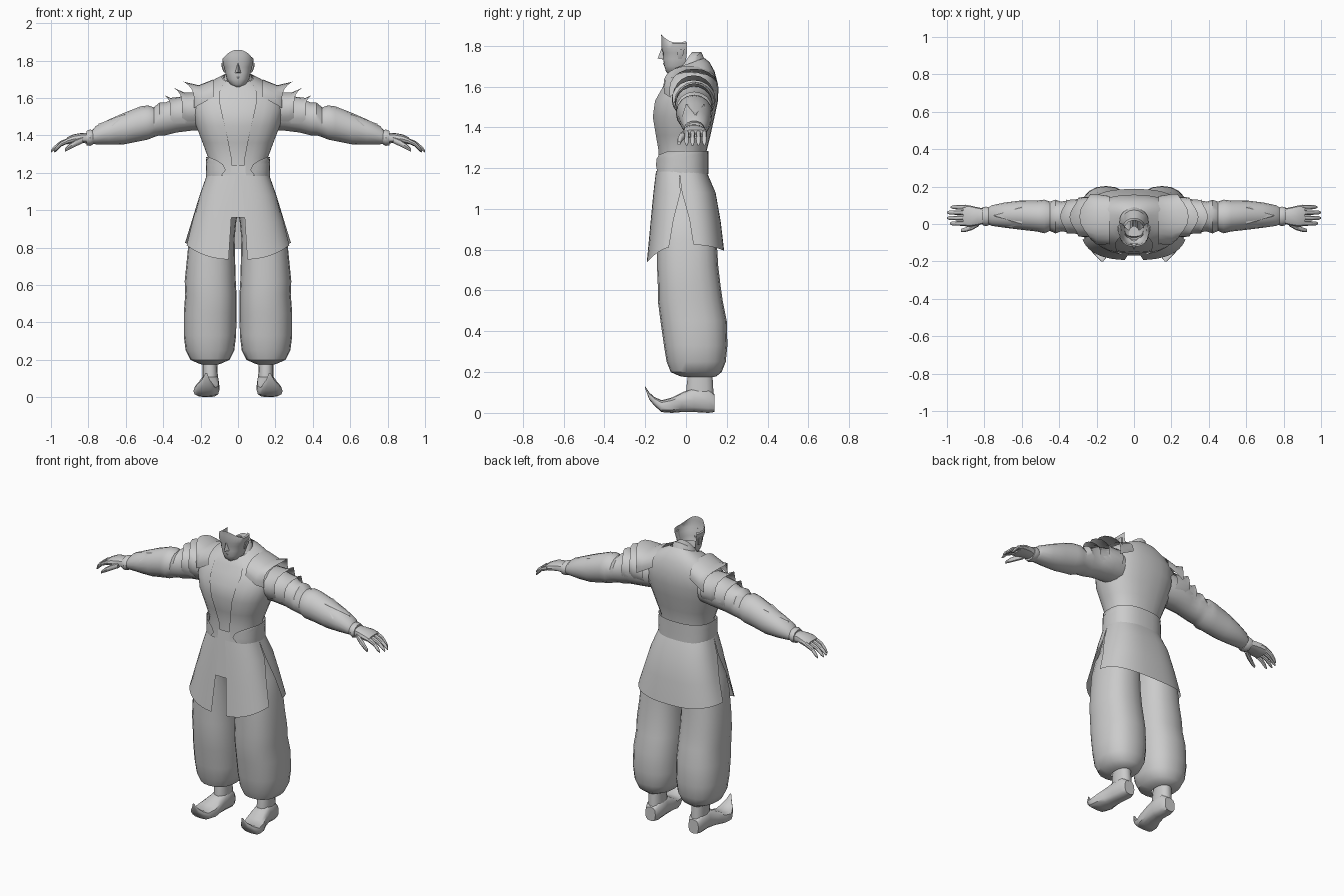
import bpy, bmesh, math

cloth = bpy.data.materials.new("plain_grey")
cloth.diffuse_color = (0.6, 0.6, 0.6, 1)
AX = {"x": (1, 2, 0), "y": (0, 2, 1), "z": (0, 1, 2)}


def finish(name, bm, mirror=False, angle=40):
    me = bpy.data.meshes.new(name)
    bm.to_mesh(me)
    bm.free()
    ob = bpy.data.objects.new(name, me)
    bpy.context.collection.objects.link(ob)
    me.materials.append(cloth)
    bpy.ops.object.select_all(action="DESELECT")
    ob.select_set(True)
    bpy.context.view_layer.objects.active = ob
    bpy.ops.object.shade_smooth_by_angle(angle=math.radians(angle))
    if mirror:
        ob.modifiers.new("mirror", "MIRROR")
    return ob


def loft(name, rings, axis="z", n=16, p=1.0, caps=False, mirror=False,
         f=lambda s: s * s, angle=40):
    """Skin rounded sections: (t, a0, a1, b0, b1, tip, start, end).
    tip shifts the ring along the axis by f(sin(angle)); start/end give an arc."""
    bm = bmesh.new()
    ia, ib, it = AX[axis]
    full = len(rings[0]) < 7
    rows = []
    for r in rings:
        t, a0, a1, b0, b1 = r[:5]
        tip = r[5] if len(r) > 5 else 0
        lo, hi = r[6:8] if not full else (0, 360)
        row = []
        for k in range(n if full else n + 1):
            th = math.radians(lo + (hi - lo) * k / n)
            c, s = math.cos(th), math.sin(th)
            co = [0, 0, 0]
            co[ia] = (a0 + a1) / 2 + (a1 - a0) / 2 * math.copysign(abs(c) ** p, c)
            co[ib] = (b0 + b1) / 2 + (b1 - b0) / 2 * math.copysign(abs(s) ** p, s)
            co[it] = t + tip * f(s)
            row.append(bm.verts.new(co))
        rows.append(row)
    flip = (rings[-1][0] < rings[0][0]) != (axis == "y")
    for u, v in zip(rows, rows[1:]):
        for k in range(n):
            j = (k + 1) % len(u)
            q = [u[k], u[j], v[j], v[k]]
            bm.faces.new(q[::-1] if flip else q)
    if caps:
        for row, rev in ((rows[0], not flip), (rows[-1], flip)):
            bm.faces.new(row[::-1] if rev else row)
    return finish(name, bm, mirror, angle)


def solid(name, verts, faces, mirror=False):
    bm = bmesh.new()
    vs = [bm.verts.new(v) for v in verts]
    for fc in faces:
        bm.faces.new([vs[i] for i in fc])
    bmesh.ops.recalc_face_normals(bm, faces=bm.faces[:])
    return finish(name, bm, mirror, 20)


def gap(half, opening, p):
    """Start angle leaving a front opening of the given half width."""
    return -90 + math.degrees(math.asin(min(1, (opening / half) ** (1 / p))))


# vest with a front opening, and the shirt visible inside it
vest = [(1.16, .165, -.145, .10, 0, .03), (1.28, .16, -.135, .10, 0, .035),
        (1.36, .19, -.15, .12, 0, .05), (1.45, .225, -.167, .14, 0, .07),
        (1.53, .245, -.158, .157, 0, .088), (1.60, .245, -.125, .157, .01, .10),
        (1.655, .20, -.105, .14, .02, .095), (1.69, .13, -.09, .115, .03, .08),
        (1.71, .085, -.075, .09, .03, .065)]
loft("vest", [(z, -w, w, f0, b, tip, gap(w, g, .85), 90) for z, w, f0, b, tip, g in vest],
     n=12, p=.85, mirror=True, f=lambda s: s)
loft("inner_shirt", [(z, -w + .008, w - .008, f0 + .008, b - .008, tip)
                     for z, w, f0, b, tip, g in vest], n=24, p=.85, f=lambda s: s)

# collar standing higher behind the neck
loft("collar", [(1.63, -.10, .10, -.125, .11, .06), (1.68, -.082, .082, -.10, .088, .06),
                (1.70, -.074, .074, -.085, .075, .07), (1.70, -.06, .06, -.07, .03, .07)],
     n=20, f=lambda s: s)
loft("neck", [(1.58, -.06, .06, -.07, .05), (1.68, -.052, .052, -.075, .025),
              (1.72, -.052, .052, -.085, .02)], n=14)

# face shell, open on top and behind
head = [(1.663, .022, -.088, -.02, 0), (1.672, .042, -.098, .0, 0), (1.70, .06, -.106, .03, 0),
        (1.735, .068, -.112, .04, 0), (1.765, .075, -.112, .045, 0), (1.785, .082, -.121, .05, .004),
        (1.81, .083, -.12, .05, .02), (1.815, .075, -.122, .04, .042)]
loft("face", [(z, -w, w, a, b, t, -205, 25) for z, w, a, b, t in head], n=18, p=.85)
loft("chin_base", [(1.655, -.02, .02, -.08, -.03), (1.665, -.03, .03, -.092, -.01)], n=10, caps=True)
solid("nose", [(0, -.119, 1.79), (-.017, -.108, 1.733), (.017, -.108, 1.733), (0, -.139, 1.738),
               (0, -.1, 1.73)], [(0, 1, 3), (0, 3, 2), (1, 4, 3), (4, 2, 3)])
solid("lips", [(-.022, -.102, 1.71), (0, -.114, 1.716), (.022, -.102, 1.71), (0, -.106, 1.70)],
      [(0, 1, 3), (1, 2, 3)])
loft("ear", [(1.735, .064, .074, -.04, -.02), (1.76, .07, .086, -.045, -.01),
             (1.785, .074, .09, -.045, -.005)], n=6, caps=True, mirror=True)

# pointed shoulder flaps and the two sleeve layers below them
loft("shoulder_flap", [(.13, -.11, .15, 1.53, 1.70, 0, -5, 185),
                       (.20, -.11, .16, 1.50, 1.668, .01, -10, 190),
                       (.235, -.08, .16, 1.47, 1.687, .057, -15, 195)],
     "x", n=12, p=.9, mirror=True, f=lambda s: max(0, s) ** 3)
loft("upper_sleeve_layer", [(.20, -.07, .145, 1.45, 1.63, 0, -50, 230),
                            (.27, -.07, .145, 1.44, 1.63, .02, -40, 220),
                            (.30, -.065, .14, 1.44, 1.655, .045, -30, 210)],
     "x", n=14, mirror=True, f=lambda s: max(0, s) ** 4)
loft("lower_sleeve_layer", [(.28, -.055, .135, 1.43, 1.61, 0, -40, 220),
                            (.34, -.05, .13, 1.42, 1.60, .02, -30, 210),
                            (.36, -.05, .13, 1.42, 1.615, .035, -20, 200)],
     "x", n=14, mirror=True, f=lambda s: max(0, s) ** 4)

# gathered sleeve down to a cuff
loft("sleeve", [(.17, -.06, .13, 1.43, 1.63), (.25, -.055, .14, 1.425, 1.62),
                (.33, -.045, .13, 1.415, 1.60), (.39, -.04, .12, 1.40, 1.575),
                (.42, -.05, .13, 1.40, 1.575), (.45, -.037, .12, 1.39, 1.55),
                (.48, -.05, .13, 1.378, 1.56), (.52, -.04, .125, 1.37, 1.555),
                (.61, -.03, .125, 1.352, 1.52), (.69, -.02, .115, 1.35, 1.485),
                (.76, -.01, .10, 1.352, 1.45), (.785, .0, .085, 1.355, 1.42)],
     "x", n=16, mirror=True)
solid("forearm_flap", [(.60, .0, 1.515), (.60, .09, 1.515), (.75, .045, 1.46), (.67, -.02, 1.45),
                       (.67, .11, 1.45)], [(0, 2, 1), (0, 3, 2), (1, 2, 4)], True)
loft("cuff", [(.775, -.005, .088, 1.35, 1.428), (.79, -.012, .093, 1.343, 1.432),
              (.81, -.006, .09, 1.345, 1.425)], "x", n=14, caps=True, mirror=True)

# hand: palm, four bent fingers and a thumb
loft("palm", [(.79, .005, .08, 1.355, 1.415), (.84, -.008, .09, 1.36, 1.412),
              (.88, -.015, .10, 1.355, 1.405), (.915, -.01, .102, 1.352, 1.388)],
     "x", n=12, p=.8, caps=True, mirror=True)
for i, tip in enumerate((.985, 1.0, 1.0, .98)):
    y = .003 + i * .029
    mid = (.905 + tip) / 2
    loft(f"finger_{i + 1}", [(.90, y - .013, y + .013, 1.36, 1.39),
                             (mid, y - .012, y + .012, 1.342, 1.368),
                             (tip - .012, y - .01, y + .01, 1.316, 1.338),
                             (tip, y - .004, y + .004, 1.308, 1.32)],
         "x", n=8, caps=True, mirror=True)
loft("thumb", [(.83, -.012, .02, 1.358, 1.392), (.865, -.032, .0, 1.342, 1.378),
               (.90, -.042, -.018, 1.325, 1.355), (.925, -.042, -.026, 1.312, 1.33)],
     "x", n=8, caps=True, mirror=True)

# belt with scooped front ends
loft("belt", [(z, -.172, .172, -.152, .11, 0, gap(.172, g, .8), 90)
              for z, g in ((1.17, .15), (1.185, .09), (1.215, .065), (1.245, .08),
                           (1.265, .11), (1.285, .16))], n=14, p=.8, mirror=True)

# skirt: split front panels, back panel with side slits, and a centre tab
front = [(1.185, .168, -.147, .10, .012, -2, 0), (1.08, .205, -.16, .13, .027, -2, 0),
         (.95, .245, -.175, .155, .038, -12, -.025), (.82, .285, -.193, .18, .05, -18, -.085)]
loft("skirt_front", [(z, -w, w, a, b, t, gap(w, g, .75), e) for z, w, a, b, g, e, t in front],
     n=10, p=.75, mirror=True)
back = [(1.185, .168, -.147, .10, -2, 0), (1.08, .205, -.16, .145, -2, 0),
        (.95, .245, -.175, .17, 3, -.01), (.825, .285, -.193, .187, 7, -.03)]
loft("skirt_back", [(z, -w, w, a, b, t, s, 90) for z, w, a, b, s, t in back],
     n=10, p=.75, mirror=True)
solid("centre_tab", [(-.05, -.168, .96), (.05, -.168, .96), (.04, -.138, 1.24), (-.04, -.138, 1.24)],
      [(0, 1, 2, 3)])

# baggy trousers gathered at the ankle
loft("trouser_leg", [(.175, .105, .195, .0, .13), (.18, .09, .21, -.03, .15),
                     (.20, .045, .255, -.075, .175), (.25, .02, .28, -.095, .195),
                     (.33, .01, .29, -.108, .203), (.45, .008, .29, -.125, .20),
                     (.55, .008, .282, -.138, .18), (.62, .012, .285, -.138, .17),
                     (.72, .015, .275, -.142, .158), (.85, .018, .262, -.14, .15),
                     (.95, .008, .235, -.14, .145), (1.0, -.01, .21, -.135, .135),
                     (1.15, -.01, .16, -.13, .10)],
     n=20, p=.85, mirror=True)

# shoes with upturned toes
loft("ankle", [(.04, .105, .19, .0, .138), (.12, .108, .19, .0, .135), (.20, .112, .19, .01, .13)],
     n=14, p=.85, mirror=True)
loft("shoe", [(.14, .115, .185, .004, .09), (.11, .10, .197, 0, .12), (.04, .10, .20, .004, .125),
              (-.02, .10, .215, .004, .10), (-.07, .10, .235, 0, .075), (-.12, .115, .238, .004, .062),
              (-.155, .13, .22, .035, .078), (-.18, .148, .195, .065, .10), (-.20, .165, .175, .12, .13)],
     "y", n=12, p=.7, caps=True, mirror=True)
